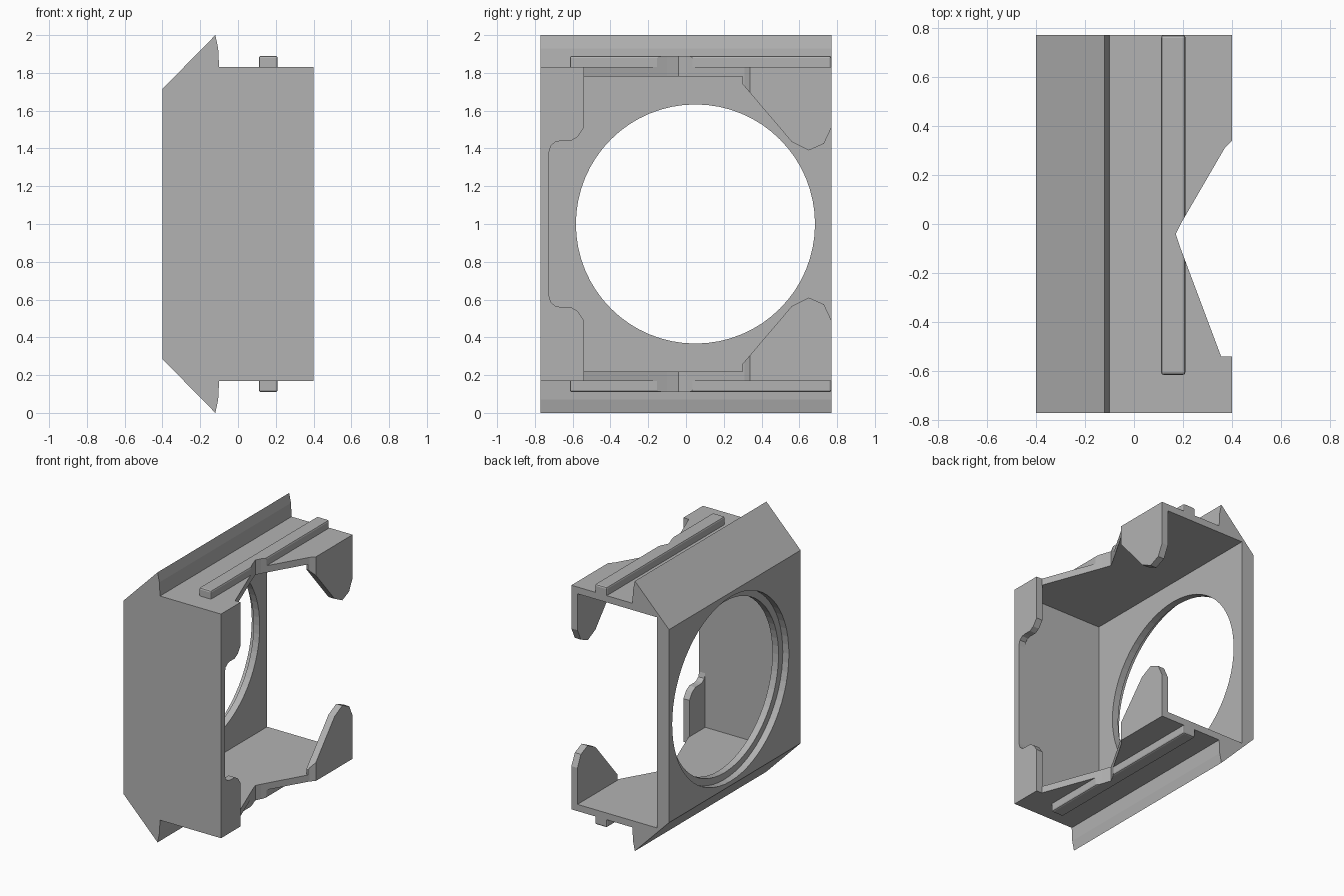
import bpy
import bmesh
from math import cos, sin, pi
from mathutils import Vector

cube = bpy.data.objects.get("Cube")
if cube:
    bpy.data.objects.remove(cube, do_unlink=True)

grey = bpy.data.materials.new("plain grey")
grey.use_nodes = True
colour = (0.45, 0.45, 0.45, 1)
grey.diffuse_color = colour
grey.node_tree.nodes["Principled BSDF"].inputs["Base Color"].default_value = colour


def prism(name, points, axis, low, high):
    """Extrude a 2D outline along an axis; points hold the other two axes in order."""
    def place(p, t):
        c = list(p)
        c.insert("xyz".index(axis), t)
        return Vector(c)
    bm = bmesh.new()
    base = [bm.verts.new(place(p, low)) for p in points]
    face = bm.faces.new(base)
    new = bmesh.ops.extrude_face_region(bm, geom=[face])["geom"]
    shift = place((0, 0), high - low)
    bmesh.ops.translate(bm, vec=shift, verts=[g for g in new if isinstance(g, bmesh.types.BMVert)])
    bmesh.ops.recalc_face_normals(bm, faces=bm.faces)
    mesh = bpy.data.meshes.new(name)
    bm.to_mesh(mesh)
    bm.free()
    mesh.materials.append(grey)
    obj = bpy.data.objects.new(name, mesh)
    bpy.context.collection.objects.link(obj)
    return obj


def rect(a0, a1, b0, b1):
    return [(a0, b0), (a1, b0), (a1, b1), (a0, b1)]


def circle(radius, count=64):
    return [(0.05 + radius * cos(2 * pi * i / count), 1 + radius * sin(2 * pi * i / count))
            for i in range(count)]


def flip(points):
    """Mirror an outline about mid height, reversing its order."""
    return [(a, 2 - b) for a, b in reversed(points)]


def cut(obj, *cutters):
    for c in cutters:
        m = obj.modifiers.new("cut", "BOOLEAN")
        m.operation = "DIFFERENCE"
        m.solver = "EXACT"
        m.object = c


def bake(objects):
    """Apply the modifiers of each object."""
    bpy.context.view_layer.update()
    deps = bpy.context.evaluated_depsgraph_get()
    for o in objects:
        mesh = bpy.data.meshes.new_from_object(o.evaluated_get(deps))
        o.modifiers.clear()
        o.data = mesh


# Cutters: stepped round opening and the V notch in both decks
bore = prism("bore_cutter", circle(0.633), "x", -0.6, -0.2)
counterbore = prism("counterbore_cutter", circle(0.683), "x", -0.6, -0.35)
notch = prism("notch_cutter", [
    (0.5, 0.34), (0.4, 0.34), (0.37, 0.31), (0.19, 0.0), (0.17, -0.04),
    (0.19, -0.1), (0.355, -0.54), (0.5, -0.54)], "z", -0.2, 2.2)
cutters = [bore, counterbore, notch]

# Side plate, decks and pointed fins in one section
upper = [(-0.3, 1.78), (0.4, 1.78), (0.4, 1.83), (-0.1, 1.83),
         (-0.105, 1.93), (-0.12, 2.0), (-0.4, 1.715)]
shell = prism("shell", upper + flip(upper), "y", -0.77, 0.77)
cut(shell, *cutters)

# Closed front wall
prism("front_wall", rect(-0.3, 0.4, 0.22, 1.78), "y", -0.77, -0.725)

# Corner flanges beside the front wall, with rounded inner corners
flange = [(-0.725, 1.78), (-0.725, 1.38), (-0.715, 1.415), (-0.69, 1.435), (-0.66, 1.44),
          (-0.61, 1.44), (-0.575, 1.46), (-0.54, 1.51), (-0.54, 1.78)]
lug = [(0.3, 1.78), (0.3, 1.74), (0.56, 1.435), (0.65, 1.39), (0.73, 1.425),
       (0.77, 1.51), (0.77, 1.78)]
parts = [shell]
for side, mirror in (("upper", False), ("lower", True)):
    prism(side + "_flange", flip(flange) if mirror else flange, "x", 0.35, 0.4)

    # Rear lug hanging from the open edge of the deck
    tab = prism(side + "_lug", flip(lug) if mirror else lug, "x", 0.35, 0.4)
    cut(tab, notch)

    # Guide rail along the deck
    section = rect(0.11, 0.21, 1.8, 1.89)
    rail = prism(side + "_rail", flip(section) if mirror else section, "y", -0.615, 0.77)
    bevel = rail.modifiers.new("soft edges", "BEVEL")
    bevel.width = 0.012
    bevel.segments = 2
    cut(rail, notch)
    parts += [tab, rail]

bake(parts)
for c in cutters:
    bpy.data.objects.remove(c, do_unlink=True)
